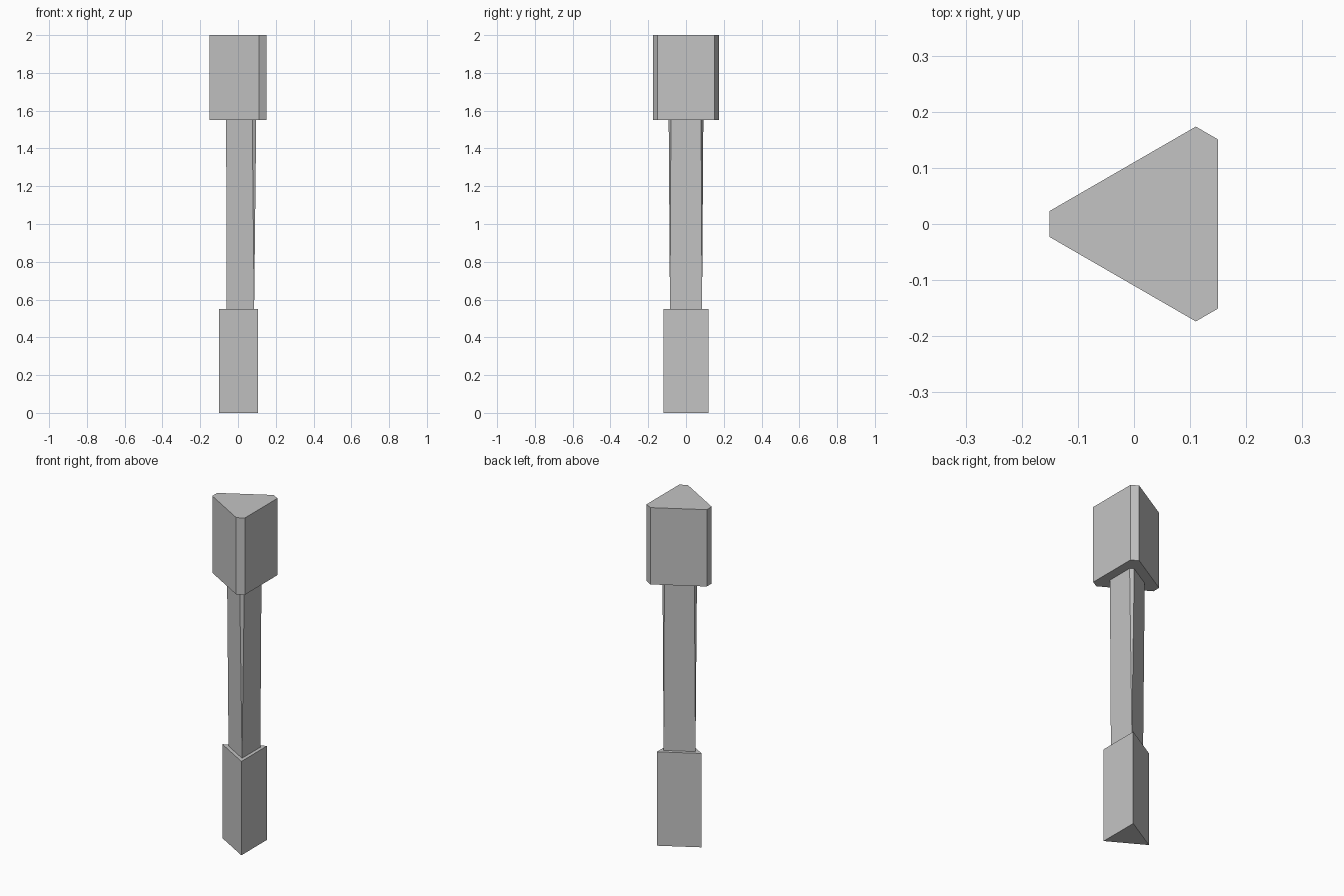
import bpy
import bmesh
from math import pi
from mathutils import Vector, Matrix

cube = bpy.data.objects.get("Cube")
if cube:
    bpy.data.objects.remove(cube, do_unlink=True)

grey = bpy.data.materials.new("plain grey")
grey.use_nodes = True
colour = (0.55, 0.55, 0.55, 1)
grey.diffuse_color = colour
grey.node_tree.nodes["Principled BSDF"].inputs["Base Color"].default_value = colour

AXIS_X = 0.0365


def triangle_ring(radius, cut, z):
    """Triangle pointing to -x, each corner trimmed by a fraction of the side."""
    corners = [Matrix.Rotation(pi + i * 2 * pi / 3, 3, 'Z') @ Vector((radius, 0, 0))
               for i in range(3)]
    ring = []
    for i, corner in enumerate(corners):
        for neighbour in (corners[i - 1], corners[(i + 1) % 3]):
            ring.append(corner.lerp(neighbour, cut) + Vector((AXIS_X, 0, z)))
    return ring


def prism(name, low, high):
    bm = bmesh.new()
    rings = [[bm.verts.new(p) for p in triangle_ring(*end)] for end in (low, high)]
    bottom, top = rings
    bm.faces.new(bottom[::-1])
    bm.faces.new(top)
    for i in range(len(top)):
        j = (i + 1) % len(top)
        bm.faces.new((bottom[i], bottom[j], top[j], top[i]))
    # Untrimmed corners collapse to a single point
    bmesh.ops.remove_doubles(bm, verts=bm.verts[:], dist=0.0001)
    bmesh.ops.recalc_face_normals(bm, faces=bm.faces[:])
    mesh = bpy.data.meshes.new(name)
    bm.to_mesh(mesh)
    bm.free()
    mesh.materials.append(grey)
    bpy.context.collection.objects.link(bpy.data.objects.new(name, mesh))


# Each end is (radius, corner trim, height)
prism("grip", (0.138, 0, 0), (0.138, 0, 0.55))
prism("shaft", (0.098, 0, 0.55), (0.12, 0.117, 1.55))
prism("head", (0.227, 0.117, 1.55), (0.227, 0.117, 2))
